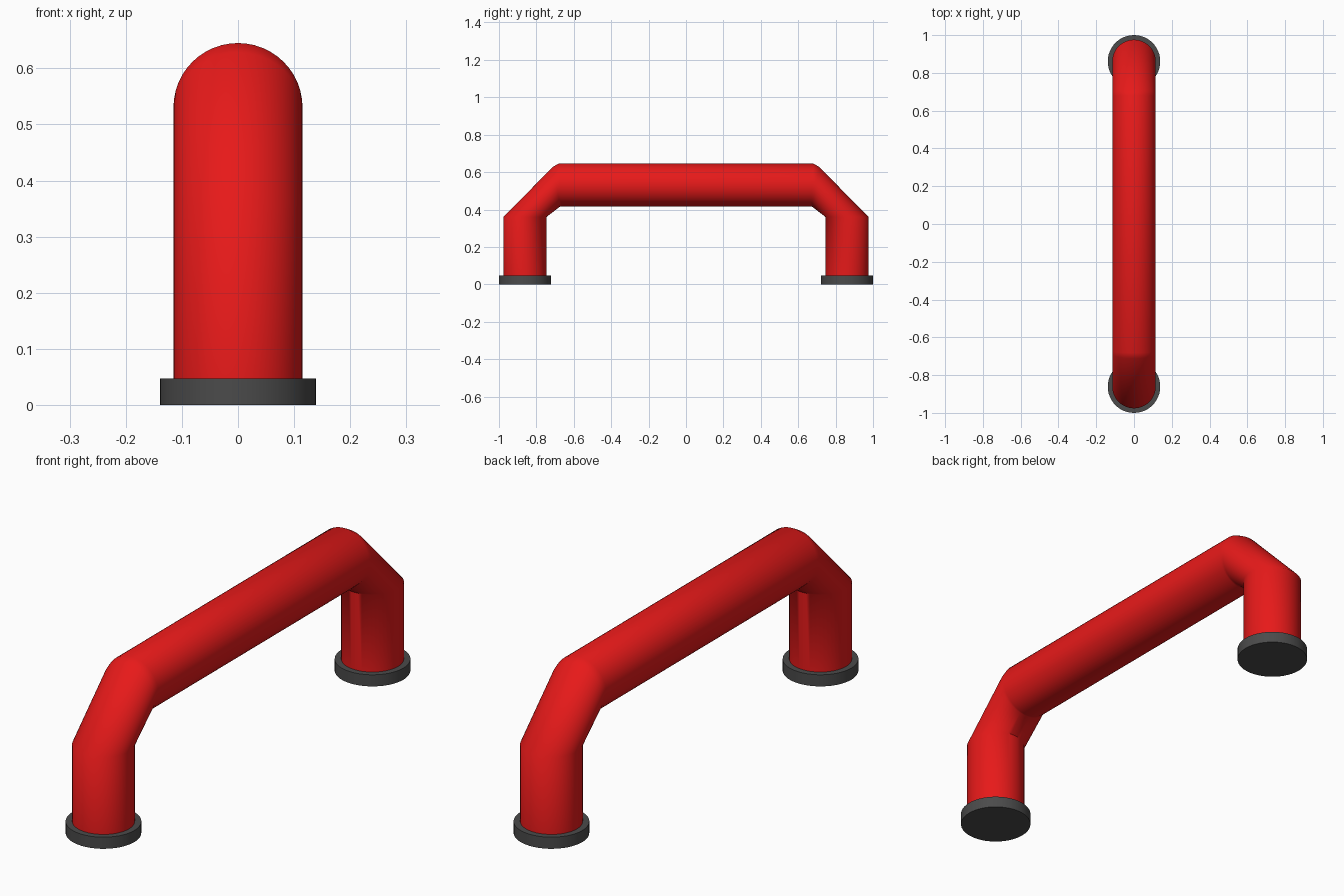
import bpy, bmesh, math
from mathutils import Vector

if "Cube" in bpy.data.objects:
    bpy.data.objects.remove(bpy.data.objects["Cube"])

SIDES = 48
R = 0.115
FOOT_Y, FOOT_R, FOOT_H = 0.861, 0.139, 0.047


def material(name, color):
    m = bpy.data.materials.new(name)
    m.diffuse_color = color
    m.use_nodes = True
    m.node_tree.nodes["Principled BSDF"].inputs["Base Color"].default_value = m.diffuse_color
    return m


def smooth(obj, degrees):
    bpy.ops.object.select_all(action='DESELECT')
    obj.select_set(True)
    bpy.context.view_layer.objects.active = obj
    bpy.ops.object.shade_smooth_by_angle(angle=math.radians(degrees))


red = material("red", (0.8, 0.01, 0.01, 1))
dark = material("dark_grey", (0.07, 0.07, 0.07, 1))

# Tube sections as (outer y, z), (inner y, z), from one foot up to the bar
half = [
    ((0.976, 0.040), (0.746, 0.040)),
    ((0.976, 0.360), (0.746, 0.360)),
    ((0.712, 0.628), (0.672, 0.417)),
    ((0.682, 0.645), (0.665, 0.416)),
]
mirrored = [((-o[0], o[1]), (-i[0], i[1])) for o, i in reversed(half)]

# Handle tube lofted through the sections
bm = bmesh.new()
rings = []
for outer, inner in half + mirrored:
    o, i = Vector((0, *outer)), Vector((0, *inner))
    mid, arm = (o + i) / 2, (o - i) / 2
    ring = []
    for k in range(SIDES):
        a = 2 * math.pi * k / SIDES
        ring.append(bm.verts.new(mid + arm * math.cos(a) + Vector((R * math.sin(a), 0, 0))))
    rings.append(ring)
for a, b in zip(rings, rings[1:]):
    for k in range(SIDES):
        n = (k + 1) % SIDES
        bm.faces.new((a[k], a[n], b[n], b[k]))
bm.faces.new(rings[0])
bm.faces.new(rings[-1])
bmesh.ops.recalc_face_normals(bm, faces=bm.faces)
mesh = bpy.data.meshes.new("handle_tube")
bm.to_mesh(mesh)
bm.free()
tube = bpy.data.objects.new("handle_tube", mesh)
bpy.context.collection.objects.link(tube)
mesh.materials.append(red)
smooth(tube, 50)

# Mounting feet
for name, side in (("front_foot", -1), ("back_foot", 1)):
    bpy.ops.mesh.primitive_cylinder_add(vertices=SIDES, radius=FOOT_R, depth=FOOT_H,
                                        location=(0, side * FOOT_Y, FOOT_H / 2))
    foot = bpy.context.object
    foot.name = name
    foot.data.materials.append(dark)
    smooth(foot, 30)
